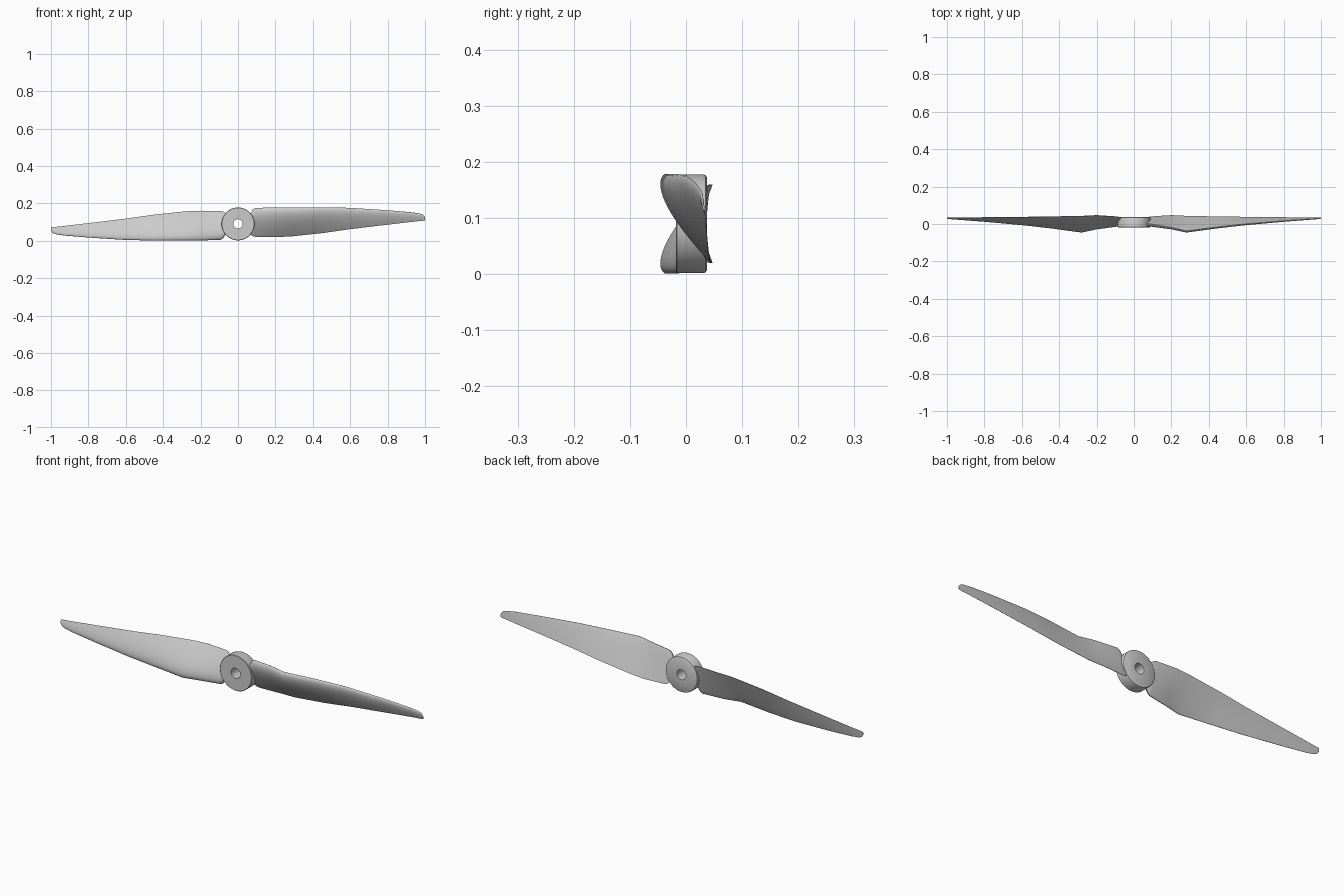
import bpy, bmesh
from math import pi, cos, sin, sqrt, radians

if "Cube" in bpy.data.objects:
    bpy.data.objects.remove(bpy.data.objects["Cube"])

CZ = 0.09  # height of the shaft axis


def finish(bm, name, angle):
    bmesh.ops.recalc_face_normals(bm, faces=bm.faces)
    me = bpy.data.meshes.new(name)
    bm.to_mesh(me)
    bm.free()
    ob = bpy.data.objects.new(name, me)
    bpy.context.collection.objects.link(ob)
    bpy.ops.object.select_all(action='DESELECT')
    ob.select_set(True)
    bpy.context.view_layer.objects.active = ob
    bpy.ops.object.shade_smooth_by_angle(angle=radians(angle))
    return ob


def bridge(bm, a, b):
    n = len(a)
    for i in range(n):
        bm.faces.new((a[i], a[(i + 1) % n], b[(i + 1) % n], b[i]))


# Hub: lathed ring with a bore and a softened rear rim
def build_hub():
    bm = bmesh.new()
    n = 64
    profile = [(0.025, -0.018), (0.086, -0.018), (0.088, -0.016), (0.088, 0.031),
               (0.0865, 0.035), (0.083, 0.037), (0.025, 0.037)]
    rings = [[bm.verts.new((r * cos(2 * pi * i / n), y, CZ + r * sin(2 * pi * i / n)))
              for i in range(n)] for r, y in profile]
    for k in range(len(rings)):
        bridge(bm, rings[k], rings[(k + 1) % len(rings)])
    finish(bm, "hub", 30)


# Blade stations: x, leading edge y z, trailing edge y z, thickness
STATIONS = [
    (0.045, 0.004, 0.125, 0.026, 0.055, 0.016),
    (0.068, 0.002, 0.148, 0.034, 0.032, 0.020),
    (0.080, 0.001, 0.168, 0.038, 0.024, 0.021),
    (0.092, -0.001, 0.175, 0.040, 0.021, 0.022),
    (0.20, -0.018, 0.179, 0.047, 0.020, 0.023),
    (0.28, -0.037, 0.179, 0.043, 0.023, 0.023),
    (0.45, -0.015, 0.179, 0.040, 0.041, 0.018),
    (0.60, 0.001, 0.176, 0.038, 0.062, 0.014),
    (0.80, 0.017, 0.163, 0.036, 0.086, 0.009),
    (0.93, 0.026, 0.152, 0.035, 0.101, 0.006),
    (0.975, 0.029, 0.145, 0.034, 0.106, 0.005),
    (0.99, 0.030, 0.139, 0.034, 0.107, 0.004),
    (1.0, 0.031, 0.126, 0.034, 0.109, 0.003),
]


# Nearly flat-backed airfoil outline as (chord fraction, offset fraction)
def airfoil(n=24):
    def thick(t):
        return (0.2969 * sqrt(t) - 0.126 * t - 0.3516 * t**2
                + 0.2843 * t**3 - 0.1015 * t**4) / 0.1
    ts = [(1 - cos(pi * i / n)) / 2 for i in range(n + 1)]
    front = [(t, thick(t) + 0.02) for t in reversed(ts)]
    back = [(t, -0.12 * thick(t) - 0.02 * t) for t in ts[1:]]
    return front + back


def build_blade(name, s):
    bm = bmesh.new()
    rings = []
    for x, ly, lz, ty, tz, th in STATIONS:
        cy, cz = ty - ly, tz - lz
        c = sqrt(cy * cy + cz * cz)
        ny, nz = cz / c, -cy / c  # perpendicular, towards the front
        rings.append([bm.verts.new((s * x, ly + cy * t + ny * o * th,
                                    CZ + s * (lz + cz * t + nz * o * th - CZ)))
                      for t, o in airfoil()])
    for a, b in zip(rings, rings[1:]):
        bridge(bm, a, b)
    bm.faces.new(rings[0])
    bm.faces.new(rings[-1])
    finish(bm, name, 25)


build_hub()
# Second blade is the first turned half a turn about the shaft
build_blade("right_blade", 1)
build_blade("left_blade", -1)
